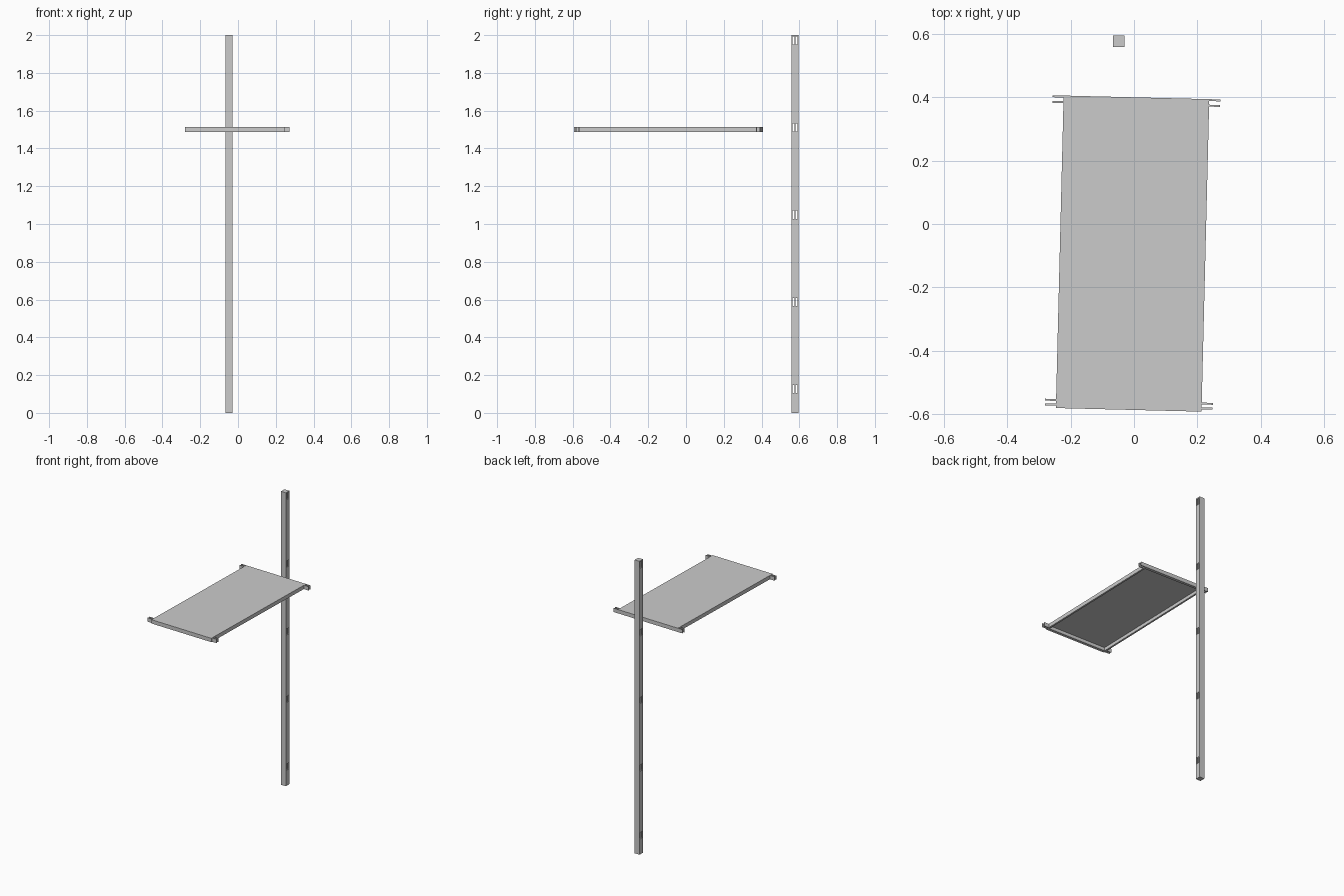
import bpy, bmesh, math
from mathutils import Matrix, Vector

if "Cube" in bpy.data.objects:
    bpy.data.objects.remove(bpy.data.objects["Cube"])


def add_box(bm, x0, x1, y0, y1, z0, z1):
    size = Vector((x1 - x0, y1 - y0, z1 - z0))
    mid = Vector((x0 + x1, y0 + y1, z0 + z1)) / 2
    bmesh.ops.create_cube(bm, size=1, matrix=Matrix.Translation(mid) @ Matrix.Diagonal((*size, 1)))


def make_object(name, boxes):
    bm = bmesh.new()
    for b in boxes:
        add_box(bm, *b)
    mesh = bpy.data.meshes.new(name)
    bm.to_mesh(mesh)
    bm.free()
    ob = bpy.data.objects.new(name, mesh)
    bpy.context.collection.objects.link(ob)
    return ob


# Upright post with pairs of through slots
post = make_object("post", [(-0.067, -0.030, 0.559, 0.596, 0, 2)])
slots = []
for i in range(5):
    z = 0.127 + i * 0.461
    for y in (0.5695, 0.5855):
        slots.append((-0.2, 0.1, y - 0.0055, y + 0.0055, z - 0.0215, z + 0.0215))
cutter = make_object("slot_cutter", slots)
cutter.hide_render = True
cutter.hide_viewport = False
cutter.display_type = 'WIRE'
mod = post.modifiers.new("slots", 'BOOLEAN')
mod.operation = 'DIFFERENCE'
mod.solver = 'EXACT'
mod.object = cutter
bpy.context.view_layer.objects.active = post
post.select_set(True)
bpy.ops.object.modifier_apply(modifier=mod.name)
bpy.data.objects.remove(cutter, do_unlink=True)

# Shelf pieces, built straight and then turned slightly as one
W, L = 0.23, 0.4935
Z0, Z1 = 1.487, 1.513
T = 0.004
panel = make_object("shelf_panel", [(-W, W, -L, L, Z1 - T, Z1)])
side_rails = make_object("shelf_side_rails", [
    (-W, -W + 0.012, -L, L, Z0, Z1 - T),
    (W - 0.012, W, -L, L, Z0, Z1 - T)])
end_rails = make_object("shelf_end_rails", [
    (-W + 0.012, W - 0.012, L - 0.02, L, Z0, Z1 - T),
    (-W + 0.012, W - 0.012, -L, -L + 0.02, Z0, Z1 - T)])

# Paired tabs at each corner
tabs = []
for x0, x1 in ((-W - 0.035, -W), (W, W + 0.035)):
    for y in (L - 0.003, L - 0.0205, -L + 0.0105, -L + 0.0255):
        tabs.append((x0, x1, y - 0.003, y + 0.003, Z0, Z1))
tabs = make_object("shelf_tabs", tabs)

turn = Matrix.Translation((-0.0045, -0.0935, 0)) @ Matrix.Rotation(math.radians(-1.42), 4, 'Z')
for ob in (panel, side_rails, end_rails, tabs):
    ob.matrix_world = turn
